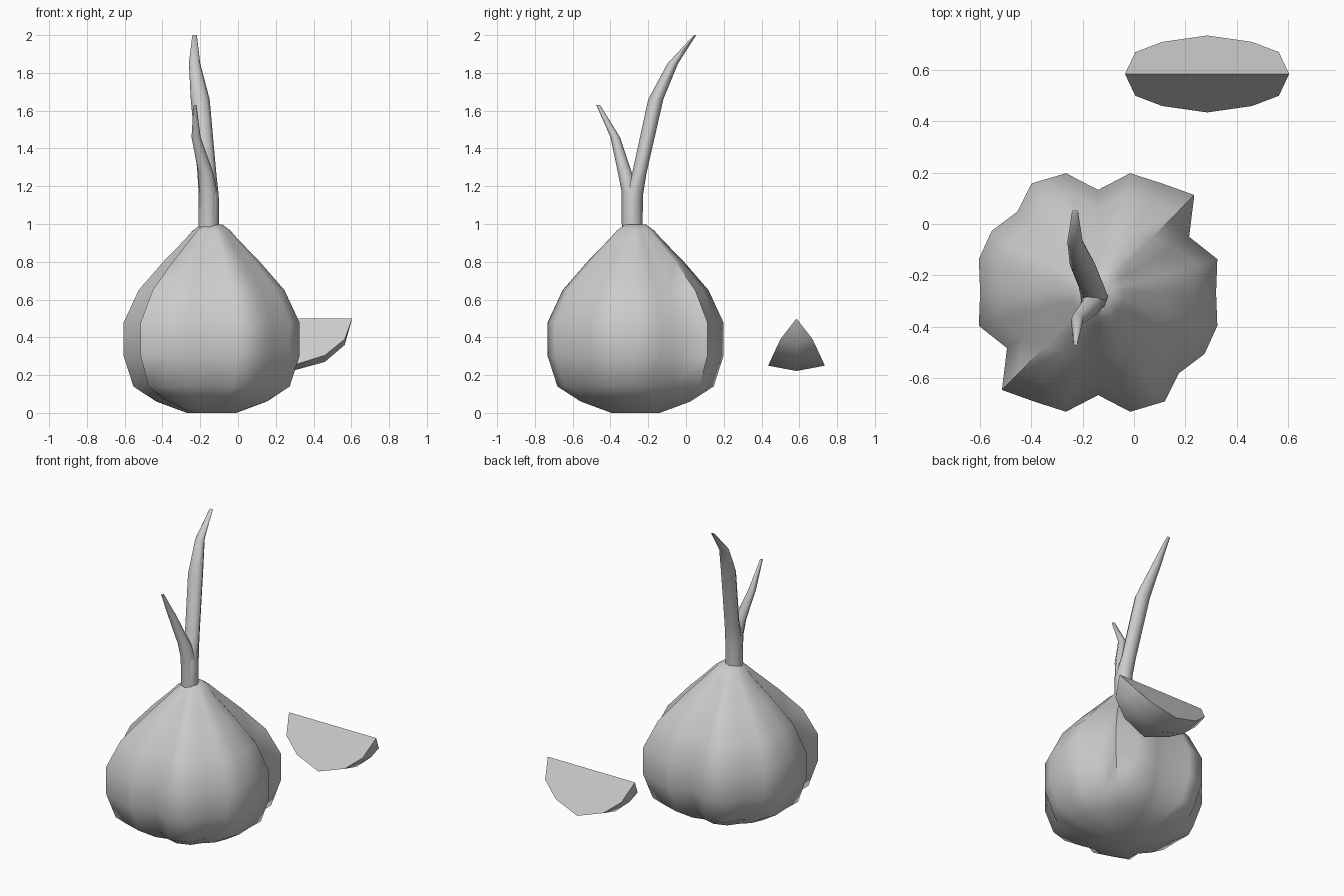
import bpy, math

if "Cube" in bpy.data.objects:
    bpy.data.objects.remove(bpy.data.objects["Cube"])

CX, CY = -0.14, -0.267   # bulb axis


def finish(name, verts, faces, angle):
    mesh = bpy.data.meshes.new(name)
    mesh.from_pydata(verts, [], faces)
    ob = bpy.data.objects.new(name, mesh)
    bpy.context.collection.objects.link(ob)
    bpy.ops.object.select_all(action='DESELECT')
    ob.select_set(True)
    bpy.context.view_layer.objects.active = ob
    bpy.ops.object.mode_set(mode='EDIT')
    bpy.ops.mesh.select_all(action='SELECT')
    bpy.ops.mesh.normals_make_consistent(inside=False)
    bpy.ops.object.mode_set(mode='OBJECT')
    bpy.ops.object.shade_smooth_by_angle(angle=math.radians(angle))
    return ob


def loft(name, rings, angle=60):
    n = len(rings[0])
    verts = [v for ring in rings for v in ring]
    faces = [list(range(n)), list(range(len(verts) - n, len(verts)))]
    for i in range(len(rings) - 1):
        for j in range(n):
            k = (j + 1) % n
            faces.append([i*n + j, i*n + k, (i+1)*n + k, (i+1)*n + j])
    return finish(name, verts, faces, angle)


def tube(name, sections, n=8):
    rings = [[(x + rx * math.cos(2*math.pi*i/n), y + ry * math.sin(2*math.pi*i/n), z)
              for i in range(n)] for x, y, z, rx, ry in sections]
    return loft(name, rings)


# Bulb: lobed outline with two overlapping skin steps, repeated by a half turn
half = [(.46, 0), (.465, .13), (.355, .217), (.375, .38), (.25, .425), (.125, .465),
        (0, .40), (-.125, .465), (-.26, .425), (-.315, .315), (-.415, .24), (-.465, .13)]
outline = half + [(-x, -y) for x, y in half]
profile = [(0, .28, .3), (.06, .63, .6), (.14, .89, 1), (.30, 1, 1), (.48, 1, 1),
           (.65, .83, 1), (.80, .55, 1), (.92, .30, .9), (.965, .215, .6), (.998, .12, .2)]
rings = []
for z, s, lobed in profile:
    ring = []
    for x, y in outline:
        f = s * (lobed + (1 - lobed) * .47 / math.hypot(x, y))
        ring.append((CX + x * f, CY + y * f, z))
    rings.append(ring)
loft("bulb", rings)

# Stalk splitting into two leaves
tube("tall_leaf", [(-.155, -.285, .97, .055, .055), (-.155, -.283, 1.15, .053, .055),
                   (-.165, -.247, 1.27, .05, .038), (-.20, -.16, 1.66, .05, .04),
                   (-.23, -.07, 1.85, .03, .028), (-.23, .048, 2.0, .012, .006)])
tube("short_leaf", [(-.155, -.29, .97, .05, .05), (-.158, -.293, 1.17, .048, .048),
                    (-.17, -.323, 1.27, .04, .037), (-.222, -.375, 1.46, .024, .025),
                    (-.228, -.465, 1.63, .008, .01)])

# Loose clove: wedge with a straight ridge and a rounded back
KX, KY = .285, .585
cols = [(-.28, .085, .39, .36), (-.175, .125, .305, .27), (0, .15, .25, .222),
        (.175, .125, .305, .27), (.28, .085, .39, .36)]
verts = [(KX - .32, KY, .5), (KX + .32, KY, .5)]
for dx, w, zs, zc in cols:
    verts += [(KX + dx, KY - w, zs), (KX + dx, KY, zc), (KX + dx, KY + w, zs)]
faces = [[0, 2, 5, 8, 11, 14, 1], [0, 4, 7, 10, 13, 16, 1]]
for j in (0, 1):
    faces += [[0, 2 + j, 3 + j], [1, 14 + j, 15 + j]]
    for i in range(4):
        a = 2 + 3*i + j
        faces.append([a, a + 1, a + 4, a + 3])
finish("clove", verts, faces, 40)
